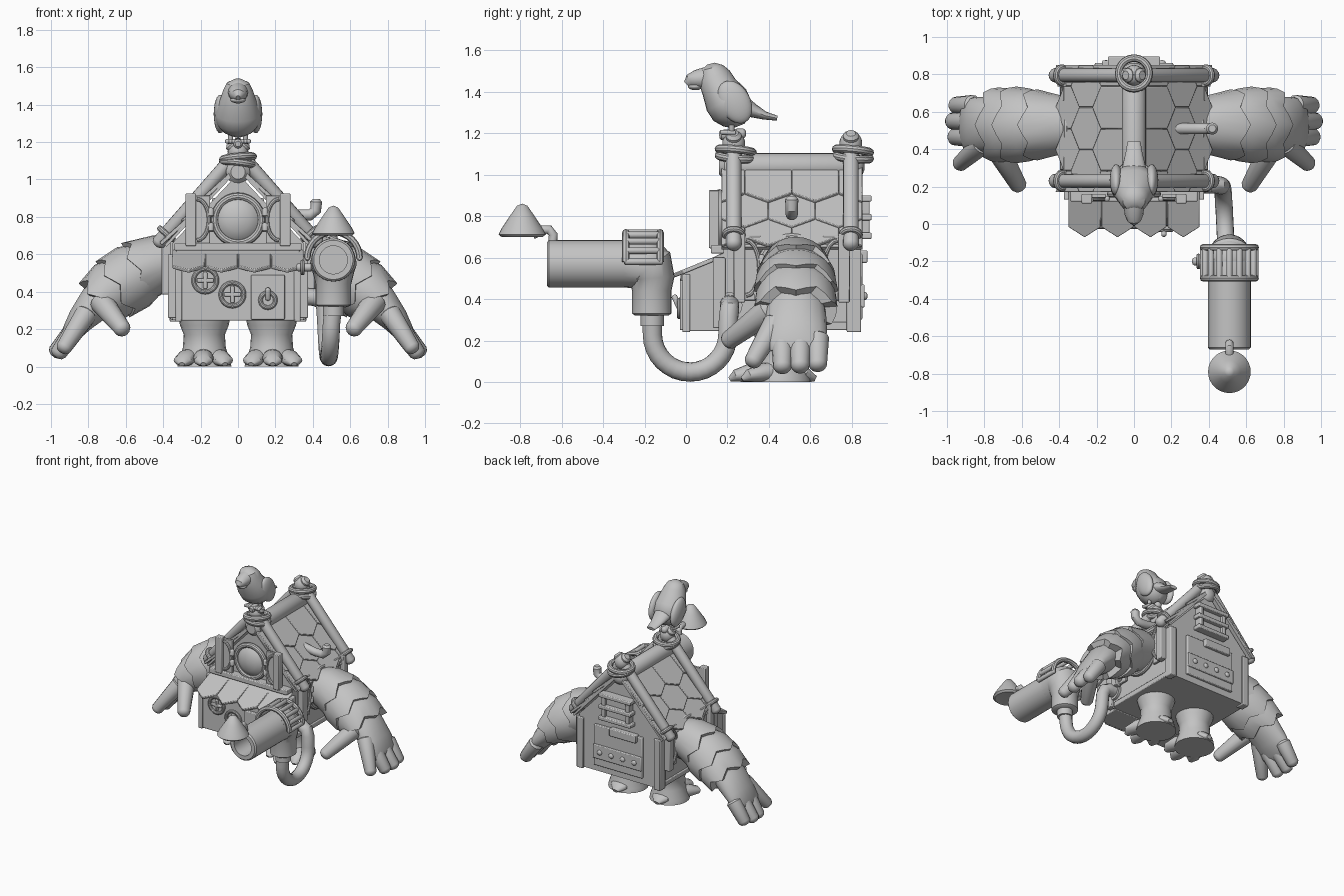
import bpy, bmesh, math
from mathutils import Vector as V, Matrix

if "Cube" in bpy.data.objects:
    bpy.data.objects.remove(bpy.data.objects["Cube"])

grey = bpy.data.materials.new("clay grey")
grey.diffuse_color = (0.55, 0.55, 0.55, 1)
grey.use_nodes = True
grey.node_tree.nodes["Principled BSDF"].inputs["Base Color"].default_value = grey.diffuse_color


def finish(name, bm, mirror=False, bevel=0):
    bmesh.ops.remove_doubles(bm, verts=bm.verts, dist=1e-5)
    bmesh.ops.recalc_face_normals(bm, faces=bm.faces)
    me = bpy.data.meshes.new(name)
    bm.to_mesh(me)
    bm.free()
    me.materials.append(grey)
    ob = bpy.data.objects.new(name, me)
    bpy.context.collection.objects.link(ob)
    if bevel:
        m = ob.modifiers.new("bevel", 'BEVEL')
        m.width, m.segments = bevel, 2
    if mirror:
        ob.modifiers.new("mirror", 'MIRROR').use_mirror_merge = False
    return ob


def frame(o, x, y):
    x, y = V(x).normalized(), V(y).normalized()
    m = Matrix((x, y, x.cross(y))).transposed().to_4x4()
    m.translation = V(o)
    return m


def box(name, x0, x1, y0, y1, z0, z1, mirror=False, bevel=0.006):
    bm = bmesh.new()
    bmesh.ops.create_cube(bm, size=1)
    for v in bm.verts:
        v.co = V(((x0 + x1) / 2 + v.co.x * (x1 - x0), (y0 + y1) / 2 + v.co.y * (y1 - y0),
                  (z0 + z1) / 2 + v.co.z * (z1 - z0)))
    return finish(name, bm, mirror, bevel)


def prism(name, pts, m, depth, mirror=False, bevel=0):
    bm = bmesh.new()
    f = bm.faces.new([bm.verts.new(m @ V((x, y, 0))) for x, y in pts])
    r = bmesh.ops.extrude_face_region(bm, geom=[f])
    d = m.to_3x3() @ V((0, 0, depth))
    bmesh.ops.translate(bm, vec=d, verts=[v for v in r["geom"] if isinstance(v, bmesh.types.BMVert)])
    return finish(name, bm, mirror, bevel)


def loft(name, pts, mirror=False, seg=16, ref=(1, 0, 0), jag=0):
    """Tube through (x, y, z, half width along ref[, half width across])."""
    bm, rings = bmesh.new(), []
    c = [V(p[:3]) for p in pts]
    for i, p in enumerate(pts):
        t = (c[min(i + 1, len(c) - 1)] - c[max(i - 1, 0)]).normalized()
        s = (V(ref) - t * t.dot(V(ref))).normalized()
        n = t.cross(s)
        ring = []
        for k in range(seg):
            a = math.tau * k / seg
            push = jag * (0.5 - abs(k % 4 - 2) / 2) * t if jag and i == len(pts) - 1 else V()
            ring.append(bm.verts.new(c[i] + s * p[3] * math.cos(a) + n * p[-1] * math.sin(a) + push))
        rings.append(ring)
    for a, b in zip(rings, rings[1:]):
        for k in range(seg):
            bm.faces.new((a[k], a[(k + 1) % seg], b[(k + 1) % seg], b[k]))
    bm.faces.new(rings[0])
    bmesh.ops.poke(bm, faces=[bm.faces.new(rings[-1])])
    return finish(name, bm, mirror)


def rod(name, p, q, r, mirror=False, r2=None, ref=(0.3, 0.5, 0.81)):
    """Rod with softly rounded ends."""
    p, q, r2 = V(p), V(q), r2 or r
    d = (q - p).normalized()
    pts = [(*p, r * .6), (*(p + d * r * .4), r), (*(q - d * r2 * .6), r2),
           (*(q - d * r2 * .2), r2 * .75), (*q, r2 * .3)]
    return loft(name, pts, mirror, 14, ref)


def lathe(name, prof, o, axis, mirror=False, seg=28):
    """Spin (radius, height) pairs about an axis."""
    bm = bmesh.new()
    q = V((0, 0, 1)).rotation_difference(V(axis)).to_matrix()
    vs = [bm.verts.new(V(o) + q @ V((r, 0, h))) for r, h in prof]
    es = [bm.edges.new(e) for e in zip(vs, vs[1:])]
    bmesh.ops.spin(bm, geom=vs + es, cent=V(o), axis=V(axis), steps=seg, angle=math.tau)
    return finish(name, bm, mirror)


def torus(name, o, axis, R, r, mirror=False):
    prof = [(R + r * math.cos(math.tau * k / 10), r * math.sin(math.tau * k / 10)) for k in range(11)]
    return lathe(name, prof, o, axis, mirror)


def ball(name, o, radii, tilt=0, mirror=False):
    bm = bmesh.new()
    bmesh.ops.create_uvsphere(bm, u_segments=24, v_segments=14, radius=1)
    bm.transform(Matrix.Translation(o) @ Matrix.Rotation(tilt, 4, 'X') @ Matrix.Diagonal((*radii, 1)))
    return finish(name, bm, mirror)


# house body, porch and corner posts
X, Y, Z = V((1, 0, 0)), V((0, 1, 0)), V((0, 0, 1))
prism("house_body", [(-.35, .25), (.35, .25), (.35, .66), (0, 1.03), (-.35, .66)], frame((0, .83, 0), X, Z), .65)
prism("porch", [(-.01, .245), (.19, .245), (.19, .63), (-.01, .53)], frame((-.33, 0, 0), Y, Z), .66, bevel=.006)
box("porch_edge", .3, .335, -.018, .02, .24, .52, True)
box("front_post", .33, .375, .13, .19, .26, .6, True)
box("back_post", .31, .365, .775, .845, .24, .64, True)
box("side_sill", .34, .36, .2, .78, .25, .29, True)

# shingled roof
down = V((.40, 0, -.43)).normalized()
ridge = V((0, 0, 1.05))
prism("roof_slab", [(.17, 0), (.85, 0), (.85, .56), (.17, .56)], frame(ridge + down * .56, Y, -down), .015, True)


def shingle(name, o, x, up, l, r, length, mirror):
    m = frame(o, x, up) @ Matrix.Rotation(-.09, 4, 'X')
    prism(name, [(-l, .06), (0, 0), (r, .06), (r, length), (-l, length)], m, .02, mirror, .004)


w = .112
for s, full in ((.57, False), (.45, True), (.28, False)):
    cells = [(.283, w, w), (.51, w, w), (.737, w, w)] if full else \
        [(.17, 0, w), (.397, w, w), (.623, w, w), (.85, w, 0)]
    for cy, l, r in cells:
        shingle("roof_shingle", ridge + down * s + V((.02, cy, .015)), Y, -down, l, r, .26, True)
up = V((0, .27, .14))
for k in range(4):
    shingle("awning_shingle", (-.264 + .176 * k, -.065, .50), X, up, .086, .086, .3, False)
box("awning_rail", -.34, .34, .12, .2, .62, .66)

# pole frames, ridge pole and rope lashings
for y in (.23, .795):
    rod("roof_pole", (-.045, y, 1.2), (.44, y, .645), .038, True)
    torus("pole_rope", (.385, y, .71), (.66, 0, -.75), .042, .016, True)
    ball("pole_knot", (0, y, 1.15), (.055, .055, .06))
    for dz, t in ((1.085, .12), (1.115, -.1)):
        torus("ridge_rope", (0, y + .01, dz), (t, .1, 1), .082, .02)
rod("ridge_pole", (0, .16, 1.04), (0, .86, 1.04), .065)


# round windows with shutters
def window(name, m, R, mirror, dome):
    P = lambda a, b, c: m @ V((a, b, c))
    n = m.to_3x3() @ Z
    torus(name + "_ring", P(0, 0, .02), n, R, .02, mirror)
    if dome:
        lathe(name + "_glass", [(R, .01), (R * .8, .035), (R * .5, .055), (0, .065)], P(0, 0, 0), n, mirror)
    for s in (-1, 1):
        u, v = (.15, .275) if s > 0 else (-.275, -.15)
        z, e = R * 1.04, m @ Matrix.Translation((0, 0, .02))
        prism(name + "_shutter", [(u, -z), (v, -z), (v, z), (u, z)], e, .02, mirror, .004)
        a, b = sorted((s * .225, s * .28))
        prism(name + "_shutter_rail", [(a, -z - .01), (b, -z - .01), (b, z + .01), (a, z + .01)], e, .05, mirror, .005)
        arc = [(*P(s * (.22 - .065 * math.sin(math.pi * k / 10)), -z * .85 * math.cos(math.pi * k / 10), .045), .011)
               for k in range(11)]
        loft(name + "_shutter_arc", arc, mirror, 8, n)
        for h in (-.04, .04):
            rod(name + "_hinge", P(s * .145, h - .025, .045), P(s * .145, h + .025, .045), .016, mirror)


window("front_window", frame((0, .18, .785), X, Z), .125, False, True)
window("side_window", frame((.34, .51, .55), Y, Z), .15, True, False)

# roof hook on the right slope
loft("roof_hook", [(.2, .51, .83, .03), (.32, .51, .81, .03), (.385, .51, .81, .03), (.415, .51, .835, .03),
                   (.418, .51, .88, .032), (.418, .51, .895, .02)], ref=Y)

# front valves and lever plate
for x, z in ((-.175, .46), (-.03, .385)):
    torus("valve_rim", (x, -.015, z), -Y, .062, .012)
    box("valve_bar", x - .045, x + .045, -.028, -.005, z - .011, z + .011)
    box("valve_bar", x - .011, x + .011, -.028, -.005, z - .045, z + .045)
box("lever_plate", .07, .25, -.03, 0, .25, .49)
torus("lever_ring", (.16, -.032, .355), -Y, .04, .012)
rod("lever", (.16, -.03, .355), (.16, -.06, .42), .014)

# back door, bolts, latch and window box
box("back_door", -.21, .21, .82, .85, .3, .62)
box("door_band", -.21, .21, .84, .862, .36, .47)
for k in range(4):
    ball("door_bolt", (-.15 + .1 * k, .862, .415), (.02, .014, .02))
box("door_latch", -.17, .06, .83, .875, .575, .635)
box("window_back", -.12, .12, .82, .86, .7, .9)
for z in (.69, .78, .87):
    box("window_shelf", -.14, .14, .83, .895, z, z + .03)
box("window_side", .09, .12, .83, .885, .7, .88, True)

# legs and three-toed feet
loft("leg", [(.18, .46, .27, .14), (.18, .46, .22, .13), (.18, .46, .17, .11), (.18, .46, .1, .115),
             (.18, .46, .03, .14), (.18, .46, 0, .145)], True, 20)
for dx, y in ((-.1, .27), (0, .21), (.1, .27)):
    loft("toe", [(.185 + dx * .5, .44, .05, .05), (.185 + dx * .9, y + .1, .045, .055, .045),
                 (.185 + dx * 1.1, y + .03, .03, .05, .03), (.185 + dx * 1.15, y, .012, .015, .011)], True)
loft("heel", [(.18, .48, .05, .09, .05), (.18, .58, .035, .07, .035), (.18, .625, .015, .02, .014)], True)

# arms with layered ragged sleeves
cy = .53
for a in ([(.32, cy, .56, .14, .13), (.42, cy, .55, .165, .155), (.54, cy, .505, .19, .175)],
          [(.46, cy, .53, .15, .14), (.56, cy, .48, .195, .18), (.65, cy, .425, .205, .175)],
          [(.58, cy, .47, .16, .14), (.67, cy, .41, .195, .165), (.745, cy, .35, .2, .14)]):
    loft("sleeve", a, True, 24, Y, .05)
loft("palm", [(.66, cy, .42, .12, .1), (.76, cy, .34, .145, .1), (.84, cy, .25, .15, .075),
              (.89, cy, .18, .145, .055), (.91, cy, .15, .12, .03)], True, 18, Y)
for y, x, z in ((.465, .975, .05), (.55, .99, .055), (.635, .97, .06)):
    rod("finger", (.85, y, .23), (x, y, z), .055, True, .045)
rod("first_finger", (.8, .44, .3), (.945, .31, .08), .06, True, .042)
rod("thumb", (.74, .42, .36), (.605, .185, .185), .065, True, .045)

# cannon barrel with open mouth
cx, cz = .51, .57
lathe("barrel", [(0, .25), (.075, .25), (.075, 0), (.105, 0), (.115, .01), (.115, .4), (0, .4)], (cx, -.67, cz), Y)
loft("cannon_elbow", [(cx, -.3, cz, .115), (cx, -.22, cz, .118), (cx, -.175, .55, .125), (cx, -.165, .5, .11),
                      (cx, -.165, .44, .095), (cx, -.165, .33, .095), (cx, -.165, .32, .08)], seg=24)
ball("elbow_cap", (cx, -.19, cz), (.115, .12, .115))
for y in (-.29, -.125):
    loft("cage_hoop", [(cx + .14 * math.cos(math.pi * k / 16), y, cz + .01 + .14 * math.sin(math.pi * k / 16), .018)
                       for k in range(17)], seg=8, ref=Y)
for k in range(9):
    a = math.pi * k / 8
    p = V((cx + .14 * math.cos(a), 0, cz + .01 + .14 * math.sin(a)))
    rod("cage_bar", p + Y * -.3, p + Y * -.11, .016)
rod("side_knob", (.4, -.2, .53), (.31, -.2, .53), .022)
torus("side_knob_rim", (.345, -.2, .53), X, .03, .012)

# hose looping down and into the house wall
arc = [(.5 - .03 * k / 16, .02 - .182 * math.cos(math.pi * k / 16), .23 - .182 * math.sin(math.pi * k / 16), .047)
       for k in range(17)]
loft("hose", [(cx, -.163, .32, .047)] + arc + [(.465, .205, .31, .047), (.45, .21, .35, .047),
     (.41, .21, .37, .047), (.33, .21, .375, .047)], ref=(.6, .8, 0))
lathe("hose_collar", [(0, 0), (.056, 0), (.056, .06), (0, .06)], (cx, -.163, .27), Z)
lathe("wall_collar", [(0, 0), (.062, 0), (.062, .04), (0, .04)], (.33, .21, .37), X)

# cone cap on its bent stalk
lathe("cone_cap", [(0, .01), (.1, 0), (.114, .012), (.1, .04), (.06, .1), (.025, .15), (0, .16)], (cx, -.79, .70), Z)
loft("cap_stalk", [(cx, -.645, .66, .022), (cx, -.64, .71, .022), (cx, -.66, .735, .022), (cx, -.69, .735, .022),
                   (cx, -.74, .71, .022)])

# bird on the front lashing
loft("bird_body", [(0, .12, 1.535, .02), (0, .125, 1.515, .06, .055), (0, .135, 1.475, .08, .08),
                   (0, .16, 1.42, .098, .088), (0, .195, 1.36, .125, .108), (0, .225, 1.305, .118, .103),
                   (0, .245, 1.26, .08, .07), (0, .255, 1.235, .03, .03)], seg=24)
ball("wing", (.095, .235, 1.35), (.035, .075, .11), .5, True)
loft("bird_tail", [(0, .24, 1.35, .08, .06), (0, .32, 1.31, .06, .035), (0, .38, 1.285, .045, .02),
                   (0, .44, 1.272, .035, .012)])
loft("beak", [(0, .1, 1.465, .055, .055), (0, .05, 1.46, .05, .045), (0, .02, 1.45, .038, .035),
              (0, .003, 1.435, .012, .018)])
ball("lower_beak", (0, .045, 1.425), (.04, .035, .018))
rod("bird_leg", (.04, .22, 1.26), (.04, .22, 1.19), .014, True)
for dx in (-.02, 0, .02):
    rod("bird_toe", (.04, .24, 1.2), (.04 + dx, .165, 1.205), .012, True)
rod("perch", (0, .16, 1.19), (0, .29, 1.2), .025)

bpy.ops.object.select_all(action='SELECT')
bpy.context.view_layer.objects.active = bpy.context.selected_objects[0]
bpy.ops.object.shade_smooth_by_angle(angle=math.radians(35))
